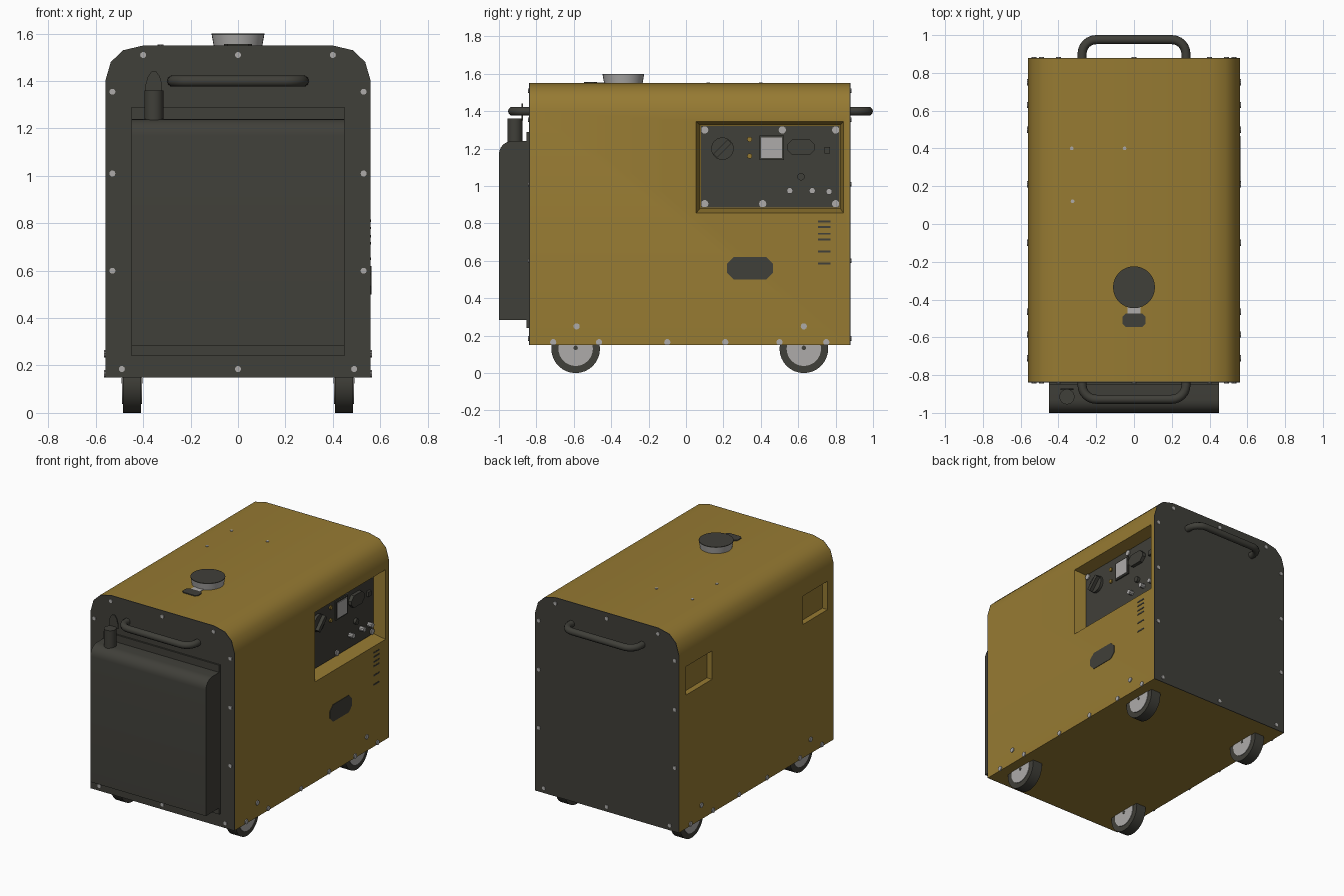
import bpy, bmesh, math
from mathutils import Vector

if "Cube" in bpy.data.objects:
    bpy.data.objects.remove(bpy.data.objects["Cube"])


def material(name, rgb):
    m = bpy.data.materials.new(name)
    m.diffuse_color = (*rgb, 1)
    m.use_nodes = True
    m.node_tree.nodes["Principled BSDF"].inputs["Base Color"].default_value = m.diffuse_color
    return m


YELLOW = material("mustard paint", (0.305, 0.195, 0.032))
DARK = material("charcoal", (0.051, 0.050, 0.041))
GREY = material("light metal", (0.42, 0.41, 0.40))


def place(axis, u, v, w):
    return {'x': (w, u, v), 'y': (u, w, v), 'z': (u, v, w)}[axis]


def prisms(name, axis, solids, mat, smooth=True):
    """Solids are (start outline, end outline, start, end) along an axis."""
    bm = bmesh.new()
    for pa, pb, a, b in solids:
        va = [bm.verts.new(place(axis, u, v, a)) for u, v in pa]
        vb = [bm.verts.new(place(axis, u, v, b)) for u, v in pb]
        n = len(va)
        bm.faces.new(va)
        bm.faces.new(vb[::-1])
        for i in range(n):
            j = (i + 1) % n
            bm.faces.new((va[i], vb[i], vb[j], va[j]))
    bmesh.ops.recalc_face_normals(bm, faces=bm.faces)
    me = bpy.data.meshes.new(name)
    bm.to_mesh(me)
    bm.free()
    me.materials.append(mat)
    ob = bpy.data.objects.new(name, me)
    bpy.context.collection.objects.link(ob)
    if smooth:
        bpy.ops.object.select_all(action='DESELECT')
        ob.select_set(True)
        bpy.context.view_layer.objects.active = ob
        bpy.ops.object.shade_smooth_by_angle(angle=math.radians(35))
    return ob


def rect(u0, u1, v0, v1, cut=0):
    if not cut:
        return [(u0, v0), (u1, v0), (u1, v1), (u0, v1)]
    c = cut
    return [(u0 + c, v0), (u1 - c, v0), (u1, v0 + c), (u1, v1 - c),
            (u1 - c, v1), (u0 + c, v1), (u0, v1 - c), (u0, v0 + c)]


def circle(u, v, r, n=24):
    return [(u + r * math.cos(2 * math.pi * i / n), v + r * math.sin(2 * math.pi * i / n)) for i in range(n)]


def solid(outline, a, b):
    return (outline, outline, a, b)


def dots(name, axis, centres, r, a, b, mat, n=10):
    return prisms(name, axis, [solid(circle(u, v, r, n), a, b) for u, v in centres], mat)


# Housing: arched section swept front to back
half = [(0.56, 0.15), (0.56, 1.40), (0.537, 1.48), (0.485, 1.53), (0.40, 1.55)]
arch = half + [(-x, z) for x, z in reversed(half)]
body = prisms("housing", 'y', [solid(arch, -0.835, 0.875)], YELLOW, False)

# Recesses: tapered control bay on the right, two square grips on the left
cutters = [
    prisms("bay_cutter", 'x', [(rect(0.075, 0.825, 0.88, 1.325), rect(0.05, 0.845, 0.85, 1.35), 0.475, 0.58)], YELLOW, False),
    prisms("grip_cutter", 'x', [solid(rect(a, b, 1.09, 1.29), -0.60, -0.52) for a, b in ((0.51, 0.80), (-0.775, -0.50))], YELLOW, False)]
bpy.context.view_layer.objects.active = body
for c in cutters:
    m = body.modifiers.new("recess", 'BOOLEAN')
    m.object, m.operation, m.solver = c, 'DIFFERENCE', 'EXACT'
    bpy.ops.object.modifier_apply(modifier=m.name)
    bpy.data.objects.remove(c)
bpy.ops.object.select_all(action='DESELECT')
body.select_set(True)
bpy.ops.object.shade_smooth_by_angle(angle=math.radians(35))

# End panels with their screws
ends = [(x, 1.51) for x in (-0.40, 0, 0.40)] + [(s * 0.53, z) for s in (-1, 1) for z in (1.355, 1.01, 0.60)]
ends += [(x, 0.185) for x in (-0.49, 0, 0.49)]
for name, a, b, t in (("front", -0.835, -0.84, -0.845), ("back", 0.875, 0.88, 0.885)):
    prisms(name + "_panel", 'y', [solid(arch, a, b)], DARK, False)
    dots(name + "_screws", 'y', ends, 0.013, b, t, GREY)

# Exhaust box on the front
prisms("exhaust_flange", 'y', [solid(rect(-0.45, 0.45, 0.24, 1.29), -0.84, -0.852)], DARK, False)
bend = [(-0.93 - 0.07 * math.sin(t), 1.17 + 0.07 * math.cos(t)) for t in (i * math.pi / 12 for i in range(6, -1, -1))]
prisms("exhaust_box", 'x', [solid([(-0.85, 0.285), (-1.0, 0.285)] + bend + [(-0.85, 1.24)], -0.45, 0.45)], DARK)
prisms("exhaust_pipe", 'z', [solid(circle(-0.355, -0.915, 0.04), 1.22, 1.36)], DARK)
prisms("exhaust_flap", 'y', [solid([(-0.39, 1.35)] + [(-0.355 + x, z) for x, z in
       ((0.035, 1.35), (0.035, 1.385), (0.025, 1.42), (0.01, 1.44), (-0.01, 1.44), (-0.025, 1.42), (-0.035, 1.385))],
       -0.880, -0.872)], DARK, False)


# Tube handles at both ends
def handle(name, y0, y1):
    cu = bpy.data.curves.new(name, 'CURVE')
    cu.dimensions, cu.bevel_depth, cu.bevel_resolution, cu.use_fill_caps = '3D', 0.024, 3, True
    s, r = (1 if y1 > y0 else -1), 0.075
    side = [(0.275, y0)] + [(0.2 + r * math.cos(t), y1 - s * r + s * r * math.sin(t))
                            for t in (i * math.pi / 12 for i in range(7))]
    path = side + [(-x, y) for x, y in reversed(side)]
    sp = cu.splines.new('POLY')
    sp.points.add(len(path) - 1)
    for p, (x, y) in zip(sp.points, path):
        p.co = (x, y, 1.40, 1)
    sp.use_smooth = True
    cu.materials.append(DARK)
    bpy.context.collection.objects.link(bpy.data.objects.new(name, cu))


handle("front_handle", -0.83, -0.928)
handle("back_handle", 0.87, 0.976)

# Four wheels with metal hubs
for s, side in ((-1, "left"), (1, "right")):
    for y, end in ((-0.59, "front"), (0.63, "back")):
        w = f"{end}_{side}_wheel"
        prisms(w, 'x', [solid(circle(y, 0.13, 0.13, 32), s * 0.41, s * 0.485)], DARK)
        prisms(w + "_hub", 'x', [solid(circle(y, 0.13, 0.092, 32), s * 0.406, s * 0.489)], GREY)
        dots(w + "_axle", 'x', [(y, 0.135)], 0.012, s * 0.404, s * 0.491, DARK)

# Screws along the lower sides and on the roof
low = [(y, 0.165) for y in (-0.71, -0.465, -0.10, 0.21, 0.50, 0.75)] + [(-0.585, 0.25), (0.63, 0.25)]
for s, side in ((-1, "left"), (1, "right")):
    dots(side + "_screws", 'x', low, 0.017, s * 0.555, s * 0.566, GREY)
dots("roof_screws", 'z', [(-0.33, 0.40), (-0.05, 0.40), (-0.325, 0.12)], 0.01, 1.545, 1.554, GREY)

# Fuel cap and its latch plate
prisms("fuel_neck", 'z', [(circle(0, -0.335, 0.102, 32), circle(0, -0.335, 0.111, 32), 1.545, 1.595)], GREY)
prisms("fuel_cap", 'z', [solid(circle(0, -0.335, 0.111, 32), 1.595, 1.60)], DARK)
prisms("latch_stem", 'z', [solid(rect(-0.035, 0.035, -0.48, -0.42), 1.545, 1.554)], GREY, False)
prisms("latch_plate", 'z', [solid(rect(-0.06, 0.06, -0.545, -0.475, 0.015), 1.545, 1.556)], DARK, False)

# Control panel in the right bay
P = 0.475
prisms("control_panel", 'x', [solid(rect(0.08, 0.82, 0.885, 1.32), P - 0.005, P + 0.006)], DARK, False)
dots("panel_screws", 'x', [(0.10, 1.30), (0.515, 1.30), (0.80, 1.30), (0.10, 0.905), (0.41, 0.905), (0.80, 0.905)],
     0.02, P, P + 0.014, GREY)
dots("knob_base", 'x', [(0.195, 1.20)], 0.06, P, P + 0.025, DARK, 24)
c, s = 0.7071, 0.7071
prisms("knob_grip", 'x', [solid([(0.195 + u * c - v * s, 1.20 + u * s + v * c) for u, v in rect(-0.055, 0.055, -0.014, 0.014)],
       P, P + 0.05)], DARK, False)
prisms("meter_frame", 'x', [solid(rect(0.392, 0.523, 1.14, 1.27), P, P + 0.015)], DARK, False)
prisms("meter_face", 'x', [solid(rect(0.402, 0.513, 1.15, 1.26), P, P + 0.02)], GREY, False)
prisms("socket", 'x', [solid(rect(0.54, 0.69, 1.165, 1.25, 0.03), P, P + 0.03)], DARK, False)
prisms("small_switch", 'x', [solid(rect(0.74, 0.77, 1.175, 1.21), P, P + 0.025)], DARK, False)
dots("push_button", 'x', [(0.615, 1.05)], 0.02, P, P + 0.025, DARK, 16)
dots("panel_lamps", 'x', [(0.34, 1.25), (0.34, 1.16)], 0.014, P, P + 0.016, YELLOW)
dots("terminals", 'x', [(0.555, 0.975), (0.675, 0.975), (0.765, 0.97)], 0.017, P, P + 0.04, GREY)

# Door grip and vent slots on the right side
prisms("door_grip", 'x', [solid(rect(0.22, 0.465, 0.50, 0.62, 0.035), 0.555, 0.563)], DARK, False)
prisms("vent_slots", 'x', [solid(rect(0.707, 0.772, z - 0.005, z + 0.005), 0.555, 0.562)
       for z in (0.81, 0.78, 0.745, 0.715, 0.65, 0.585)], DARK, False)
